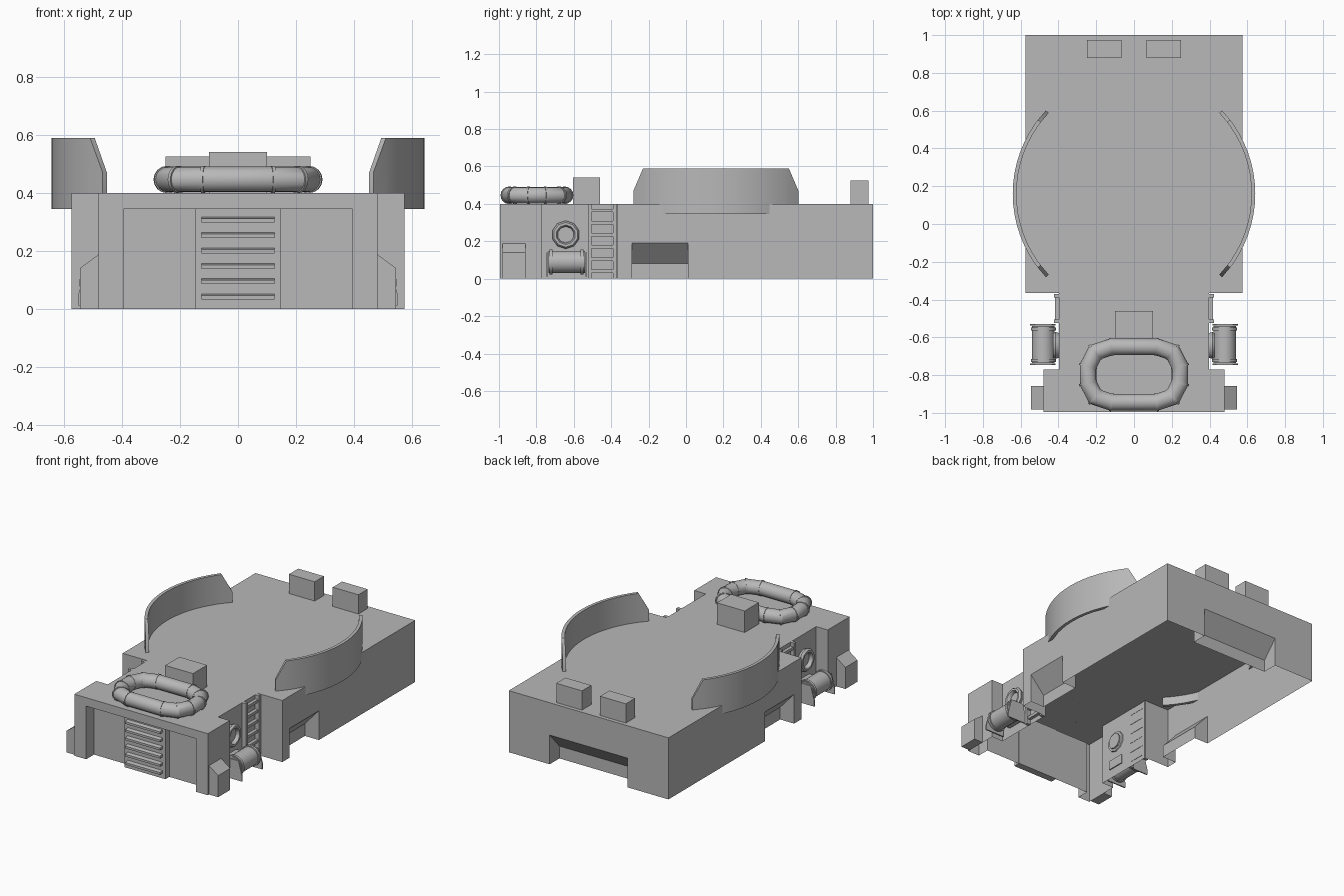
import bpy, bmesh, math
from mathutils import Vector, Matrix

if "Cube" in bpy.data.objects:
    bpy.data.objects.remove(bpy.data.objects["Cube"])

grey = bpy.data.materials.new("plain_grey")
grey.diffuse_color = (0.48, 0.48, 0.48, 1)
grey.use_nodes = True
grey.node_tree.nodes["Principled BSDF"].inputs["Base Color"].default_value = grey.diffuse_color


def make(name, verts, faces, smooth=False):
    bm = bmesh.new()
    vs = [bm.verts.new(v) for v in verts]
    for f in faces:
        bm.faces.new([vs[i] for i in f])
    bmesh.ops.recalc_face_normals(bm, faces=bm.faces)
    me = bpy.data.meshes.new(name)
    bm.to_mesh(me)
    bm.free()
    me.materials.append(grey)
    ob = bpy.data.objects.new(name, me)
    bpy.context.collection.objects.link(ob)
    if smooth:
        bpy.ops.object.select_all(action='DESELECT')
        bpy.context.view_layer.objects.active = ob
        ob.select_set(True)
        bpy.ops.object.shade_smooth_by_angle(angle=math.radians(35))
    return ob


def prism(name, prof, axis, a, b, smooth=False):
    """Extrude a 2D profile along an axis; profile uses the other two axes in order."""
    def put(p, t):
        q = list(p)
        q.insert("xyz".index(axis), t)
        return q
    n = len(prof)
    verts = [put(p, a) for p in prof] + [put(p, b) for p in prof]
    faces = [range(n), range(n, 2 * n)]
    faces += [(i, (i + 1) % n, n + (i + 1) % n, n + i) for i in range(n)]
    return make(name, verts, faces, smooth)


def box(name, x0, x1, y0, y1, z0, z1):
    return prism(name, [(x0, y0), (x1, y0), (x1, y1), (x0, y1)], 'z', z0, z1)


def circle(cu, cv, r, n):
    return [(cu + r * math.cos(math.tau * (i + .5) / n),
             cv + r * math.sin(math.tau * (i + .5) / n)) for i in range(n)]


def sweep(name, rings, closed, smooth=True):
    """Join equal rings of points into a tube."""
    n, m = len(rings[0]), len(rings)
    faces = []
    for k in range(m if closed else m - 1):
        a, b = k * n, ((k + 1) % m) * n
        faces += [(a + i, a + (i + 1) % n, b + (i + 1) % n, b + i) for i in range(n)]
    if not closed:
        faces += [range(n), range((m - 1) * n, m * n)]
    return make(name, [v for r in rings for v in r], faces, smooth)


# Hull: stepped outline, open underneath
half = [(.48, -.995), (.48, -.77), (.397, -.77), (.397, -.365), (.574, -.365), (.574, 1)]
hull = prism("hull", half + [(-x, y) for x, y in reversed(half)], 'z', 0, .4)

# Cutters: front recess, side notches and rear notch with sloped ceilings
cutters = [box("recess_cutter", -.395, .395, -1.2, -.915, -.1, .345)]
for s in (1, -1):
    cutters.append(prism("side_notch_cutter", [
        (s * .474, -.1), (s * .474, .08), (s * .574, .19), (s * .7, .19), (s * .7, -.1)],
        'y', -.29, .01))
cutters.append(prism("rear_notch_cutter", [
    (.9, -.1), (.9, .08), (1, .19), (1.2, .19), (1.2, -.1)], 'x', -.28, .28))
bpy.context.view_layer.objects.active = hull
for c in cutters:
    mod = hull.modifiers.new("cut", 'BOOLEAN')
    mod.operation, mod.solver, mod.object = 'DIFFERENCE', 'EXACT', c
    bpy.ops.object.modifier_apply(modifier=mod.name)
    bpy.data.objects.remove(c)
bm = bmesh.new()
bm.from_mesh(hull.data)
bmesh.ops.delete(bm, geom=[f for f in bm.faces if all(abs(v.co.z) < 1e-4 for v in f.verts)],
                 context='FACES')
bm.to_mesh(hull.data)
bm.free()

# Front grille
box("grille_panel", -.147, .147, -.955, -.91, 0, .345)
for i in range(6):
    z = .042 + i * .053
    prism("grille_slat", [(-.95, z - .01), (-.98, z - .01), (-.98, z + .004), (-.95, z + .01)],
          'x', -.125, .125)

# Deck boxes
box("deck_box", -.1, .1, -.605, -.46, .4, .54)
for s in (1, -1):
    box("rear_box", s * .065, s * .25, .88, .975, .4, .525)

# Segmented tube ring lying on the front deck
quarter = [(.12, .147), (.205, .118), (.243, .045)]
path = quarter + [(x, -y) for x, y in reversed(quarter)]
path += [(-x, -y) for x, y in path]
path = [Vector((x, y - .797, .446)) for x, y in path]
rings, n = [], len(path)
for i, p in enumerate(path):
    d0 = (p - path[i - 1]).normalized()
    d1 = (path[(i + 1) % n] - p).normalized()
    t = (d0 + d1).normalized()
    side = t.cross(Vector((0, 0, 1))) / t.dot(d1)

    def ring(r, shift):
        return [p + t * shift + side * r * math.cos(math.tau * k / 16)
                + Vector((0, 0, r * math.sin(math.tau * k / 16))) for k in range(16)]
    rings.append(ring(.044, 0))
    sweep("tube_band", [ring(.047, -.006), ring(.047, .006)], False)
sweep("tube_ring", rings, True)

# Parts repeated on both sides
for s in (1, -1):
    # curved shield with clipped top corners
    cols = []
    for deg in [-43.4, -37.5] + list(range(-35, 36, 5)) + [37.5, 43.4]:
        a = math.radians(deg)
        top = .47 if abs(deg) > 40 else .588
        cols.append([(s * r * math.cos(a), .16 + r * math.sin(a), z)
                     for r, z in ((.642, .345), (.642, top), (.622, top), (.622, .345))])
    sweep("curved_shield", cols, False)
    # deck bulge between hull edge and shield
    lim = math.acos(.574 / .63)
    seg = [(s * .63 * math.cos(lim * k / 8), .16 + .63 * math.sin(lim * k / 8))
           for k in range(-8, 9)]
    make("deck_bulge", [(x, y, .4) for x, y in seg], [range(len(seg))])

    # front corner block
    prism("corner_block", [(s * .48, 0), (s * .545, 0), (s * .545, .14), (s * .48, .188)],
          'y', -.982, -.858)

    # ladder
    for y in (-.525, -.39):
        box("ladder_rail", s * .395, s * .424, y, y + .02, 0, .4)
    for i in range(6):
        z = .04 + i * .065
        box("ladder_rung", s * .395, s * .418, -.515, -.38, z - .009, z + .009)

    # round port
    prof = [(.39, .066), (.415, .075), (.428, .066), (.428, .052), (.415, .044), (.39, .044)]
    sweep("port_ring", [[(s * x, y, z) for y, z in circle(-.643, .235, r, 10)]
                        for x, r in prof], True)
    prism("port_disc", circle(-.643, .235, .05, 10), 'x', s * .38, s * .405)

    # side barrel with flanges and stands
    prism("barrel", circle(s * .48, .09, .06, 20), 'y', -.735, -.54, True)
    for y in (-.73, -.565):
        prism("barrel_flange", circle(s * .48, .09, .067, 20), 'y', y, y + .016, True)
    for y in (-.746, -.538):
        prism("barrel_stand", [(s * x, z) for x, z in (
            (.415, .012), (.55, .012), (.55, .05), (.525, .14), (.435, .14), (.415, .05))],
            'y', y, y + .008)
    box("barrel_mount", s * .39, s * .44, -.70, -.585, .06, .12)
